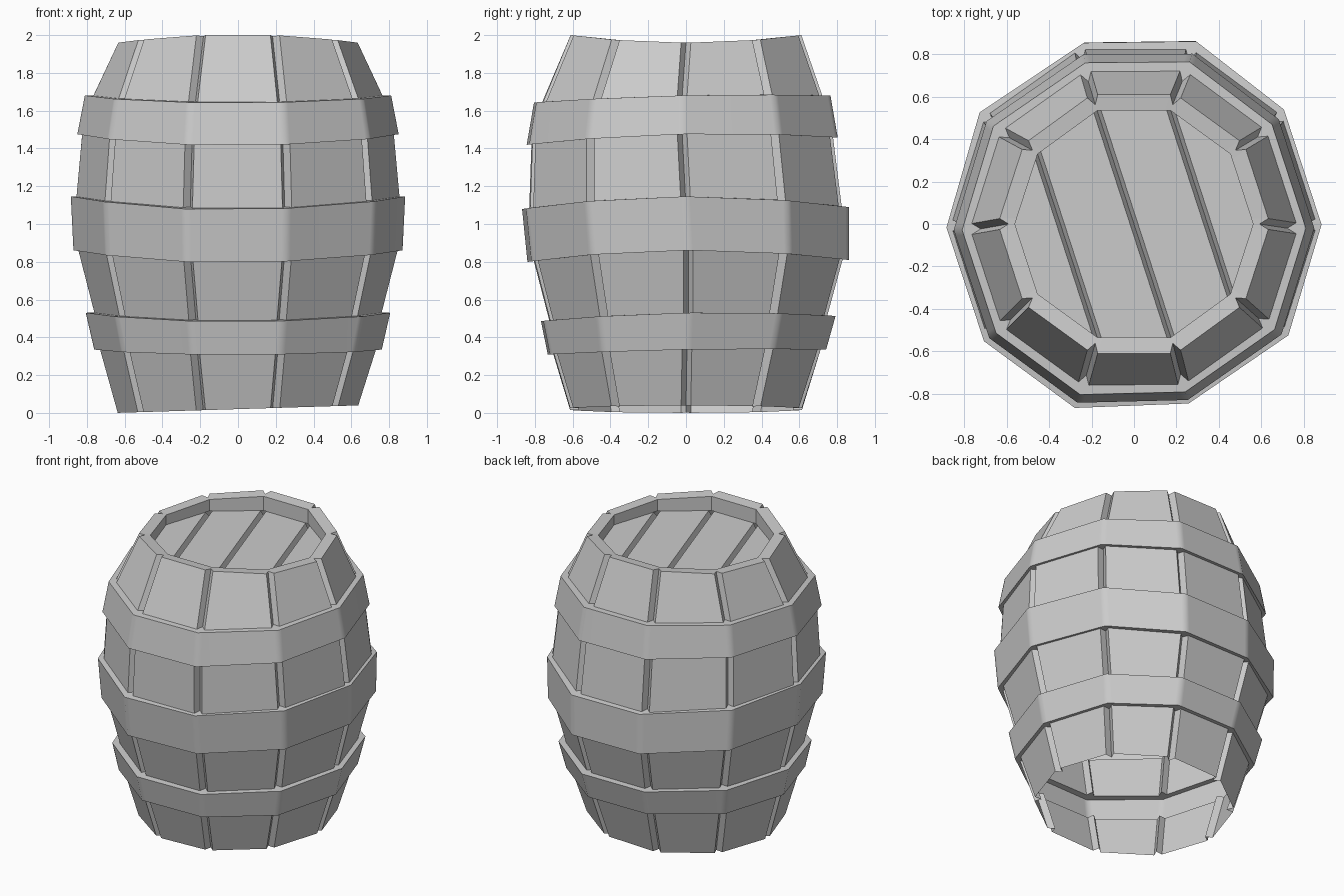
import bpy
from math import sin, cos, radians, pi

if "Cube" in bpy.data.objects:
    bpy.data.objects.remove(bpy.data.objects["Cube"])

SIDES = 10
# Slightly uneven hammered hoop corners (top view), one per side
HOOP = [(.88, 0), (.70, .55), (.30, .87), (-.22, .86), (-.73, .53),
        (-.88, -.02), (-.70, -.56), (-.28, -.87), (.25, -.84), (.73, -.52)]


def make(name, verts, faces, smooth=False):
    mesh = bpy.data.meshes.new(name)
    mesh.from_pydata(verts, [], faces)
    mesh.update()
    if smooth:
        mesh.shade_smooth()
        mesh.set_sharp_from_angle(angle=radians(42))
    obj = bpy.data.objects.new(name, mesh)
    bpy.context.collection.objects.link(obj)
    return obj


def ring(r, z, groove=0.0, bow=0.0, tilt=0.0, xtilt=0.0, dy=0.0, uneven=0.0):
    """Ten-sided ring, three points per corner: edge, groove bottom, edge."""
    corners = []
    for i in range(SIDES):
        a = 2 * pi * i / SIDES
        hx, hy = HOOP[i]
        k = r / .89
        corners.append((r * cos(a) * (1 - uneven) + hx * k * uneven,
                        r * sin(a) * (1 - uneven) + hy * k * uneven))
    pts = []
    for i, (x, y) in enumerate(corners):
        s = 1 - groove / r
        for j, w in ((i - 1, .027), (None, 0), ((i + 1) % SIDES, .027)):
            if j is None:
                px, py = x * s, y * s
            else:
                dx, dy2 = corners[j][0] - x, corners[j][1] - y
                length = (dx * dx + dy2 * dy2) ** .5
                px, py = x + dx / length * w, y + dy2 / length * w
            v = py / .86
            pts.append((px, py + dy, z - bow * v * v + tilt * v + xtilt * px))
    return pts


def loft(name, rings, smooth=False):
    n = len(rings[0])
    verts = [p for r in rings for p in r]
    faces = [(k * n + i, (k + 1) * n + i, (k + 1) * n + (i + 1) % n, k * n + (i + 1) % n)
             for k in range(len(rings) - 1) for i in range(n)]
    return make(name, verts, faces, smooth)


# Hoops: (z, bow, tilt, y shift, stave radius, hoop radius) for upper and lower edge
hoops = {
    "top_hoop": ((1.68, .022, .02, -.02, .775, .815), (1.475, .04, .02, -.02, .835, .855)),
    "middle_hoop": ((1.145, .06, .005, -.003, .865, .892), (.86, .057, .005, .012, .855, .878)),
    "bottom_hoop": ((.53, .037, .015, .012, .77, .81), (.335, .018, .015, .005, .74, .765)),
}
LID_R, LID_Z, GROOVE = .562, 1.89, .05
rim = dict(z=1.96, bow=-.08)

# Staves run between hoops, each hoop steps out and back in
above = [ring(LID_R, LID_Z), ring(LID_R, **rim), ring(.642, groove=GROOVE, **rim)]
names = iter(("top_staves", "upper_staves", "lower_staves"))
for name, (up, low) in hoops.items():
    edges = []
    for z, bow, tilt, dy, rs, rh in (up, low):
        flow = dict(z=z, bow=bow, tilt=tilt, dy=dy)
        u = .7 if name == "middle_hoop" else .45
        edges.append((ring(rs, groove=GROOVE, uneven=.2, **flow), ring(rh, uneven=u, **flow)))
    (s1, h1), (s2, h2) = edges
    loft(next(names), above + [s1])
    loft(name, [s1, h1, h2, s2], smooth=True)
    above = [s2]
loft("bottom_staves", above + [ring(.645, .02, groove=GROOVE, xtilt=.031)])

# Recessed lid: parallel planks split by V grooves running corner to corner
C18, C54, G = LID_R * cos(radians(18)), LID_R * cos(radians(54)), .018
stations = [(-C18, 0)]
for c in (-C54, 0, C54):
    stations += [(c - G, 0), (c, -.035), (c + G, 0)]
stations.append((C18, 0))


def half_chord(u):
    knots = [(0, LID_R), (C54, LID_R * sin(radians(54))), (C18, LID_R * sin(radians(18)))]
    u = abs(u)
    for (a, wa), (b, wb) in zip(knots, knots[1:]):
        if u <= b + 1e-6:
            return wa + (wb - wa) * (u - a) / (b - a)


ca, sa = cos(radians(198)), sin(radians(198))
verts = []
for u, dz in stations:
    h = half_chord(u)
    verts += [(u * ca - v * sa, u * sa + v * ca, LID_Z + dz) for v in (-h, h)]
make("lid", verts, [(2 * i, 2 * i + 2, 2 * i + 3, 2 * i + 1) for i in range(len(stations) - 1)])
